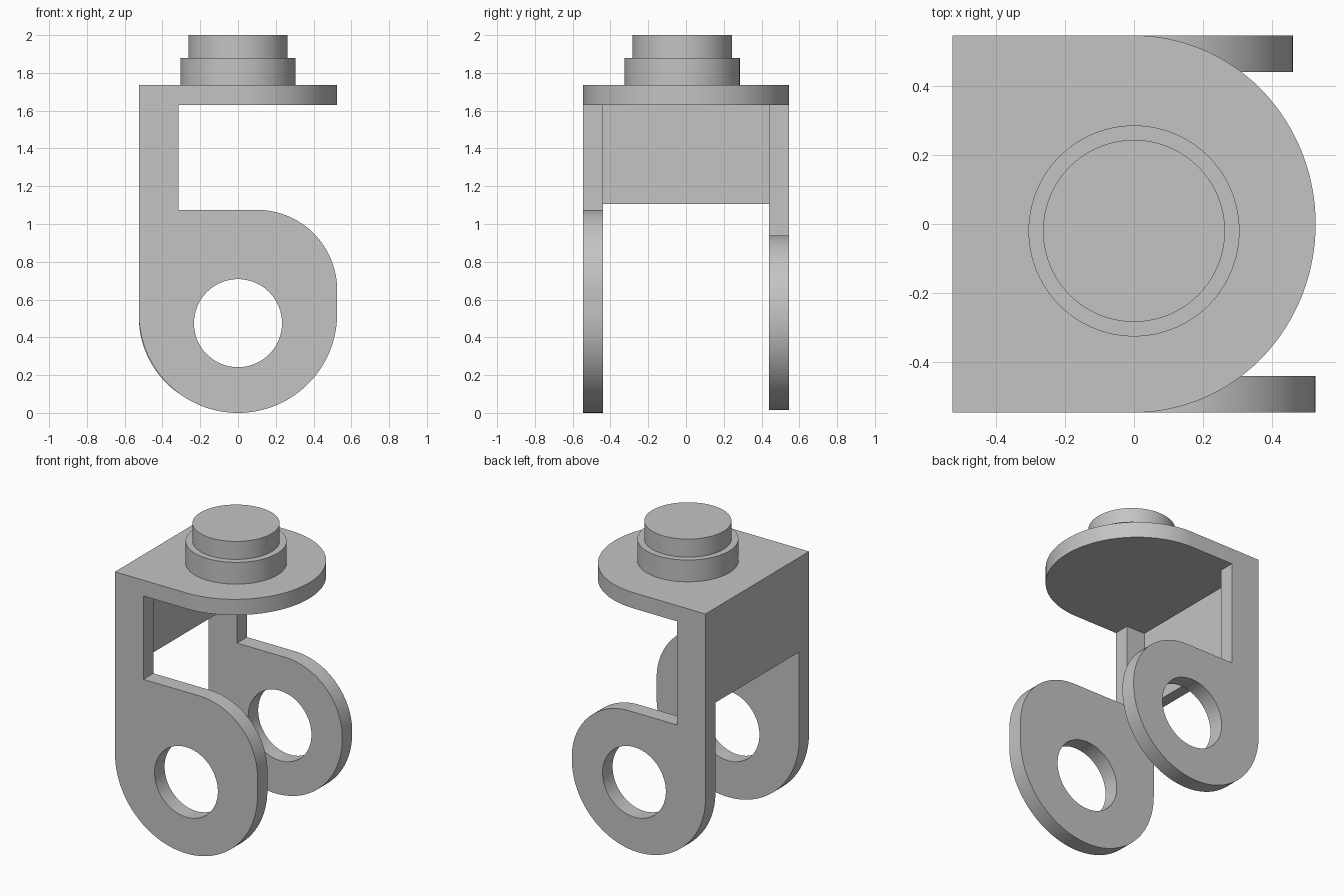
import bpy, bmesh
from math import sin, cos, radians
from mathutils import Vector

default = bpy.data.objects.get("Cube")
if default:
    bpy.data.objects.remove(default, do_unlink=True)

GREY = (0.55, 0.55, 0.55, 1.0)
metal = bpy.data.materials.new("plain grey")
metal.use_nodes = True
metal.diffuse_color = GREY
metal.node_tree.nodes["Principled BSDF"].inputs["Base Color"].default_value = GREY

LEFT, INNER = -0.525, -0.315     # edges of the upright strips
HALF, THICK = 0.545, 0.105       # half depth and sheet thickness
PLATE_Z, PLATE_TOP = 1.63, 1.735


def arc(cx, cy, rx, ry, start, end, steps):
    """Points along an elliptical arc, angles in degrees."""
    angles = [radians(start + (end - start) * i / steps) for i in range(steps + 1)]
    return [(cx + rx * cos(a), cy + ry * sin(a)) for a in angles]


def circle(cx, cy, r, steps=96):
    return arc(cx, cy, r, r, 0, 360, steps)[:-1]


def extrude(name, loops, place, offset):
    """Fill outlines (later loops are holes) and give them thickness."""
    bm = bmesh.new()
    edges = []
    for loop in loops:
        verts = [bm.verts.new(place(*p)) for p in loop]
        edges += [bm.edges.new((v, verts[i - 1])) for i, v in enumerate(verts)]
    bmesh.ops.triangle_fill(bm, edges=edges, use_beauty=True, normal=Vector(offset).normalized())
    result = bmesh.ops.extrude_face_region(bm, geom=bm.faces[:], use_keep_orig=True)
    moved = [g for g in result["geom"] if isinstance(g, bmesh.types.BMVert)]
    bmesh.ops.translate(bm, verts=moved, vec=offset)
    bmesh.ops.recalc_face_normals(bm, faces=bm.faces[:])
    mesh = bpy.data.meshes.new(name)
    bm.to_mesh(mesh)
    bm.free()
    mesh.materials.append(metal)
    obj = bpy.data.objects.new(name, mesh)
    bpy.context.collection.objects.link(obj)
    bpy.ops.object.select_all(action='DESELECT')
    obj.select_set(True)
    bpy.context.view_layer.objects.active = obj
    bpy.ops.object.shade_smooth_by_angle(angle=radians(30))
    return obj


def slab(name, outline, bottom, top):
    return extrude(name, [outline], lambda x, y: (x, y, bottom), (0, 0, top - bottom))


def bracket(name, y, right, bottom, top, shoulder, corner):
    """Upright strip ending in a rounded lug with a round hole."""
    radius = (right - LEFT) / 2
    outline = [(LEFT, PLATE_Z)]
    outline += arc(LEFT + radius, bottom + radius, radius, radius, 180, 360, 64)
    outline += arc(right - corner, shoulder, corner, top - shoulder, 0, 90, 32)
    outline += [(INNER, top), (INNER, PLATE_Z)]
    hole = circle(0, 0.475, 0.233)
    return extrude(name, [outline, hole], lambda x, z: (x, y, z), (0, THICK, 0))


# Side lugs, the back one slightly smaller
bracket("front_bracket", -HALF, 0.525, 0.0, 1.075, 0.65, 0.425)
bracket("back_bracket", HALF - THICK, 0.46, 0.015, 0.94, 0.52, 0.42)

# Wall joining the two strips
inside = HALF - THICK
wall = [(LEFT, -inside), (LEFT + 0.075, -inside), (LEFT + 0.075, inside), (LEFT, inside)]
slab("connecting_wall", wall, 1.105, PLATE_Z)

# Top plate with one rounded end
plate = [(LEFT, HALF), (LEFT, -HALF)] + arc(0, 0, 0.525, HALF, -90, 90, 96)
slab("top_plate", plate, PLATE_Z, PLATE_TOP)

# Stepped round boss
slab("boss_collar", circle(0, -0.02, 0.305), PLATE_TOP, 1.88)
slab("boss_cap", circle(0, -0.02, 0.263), 1.88, 2.0)
